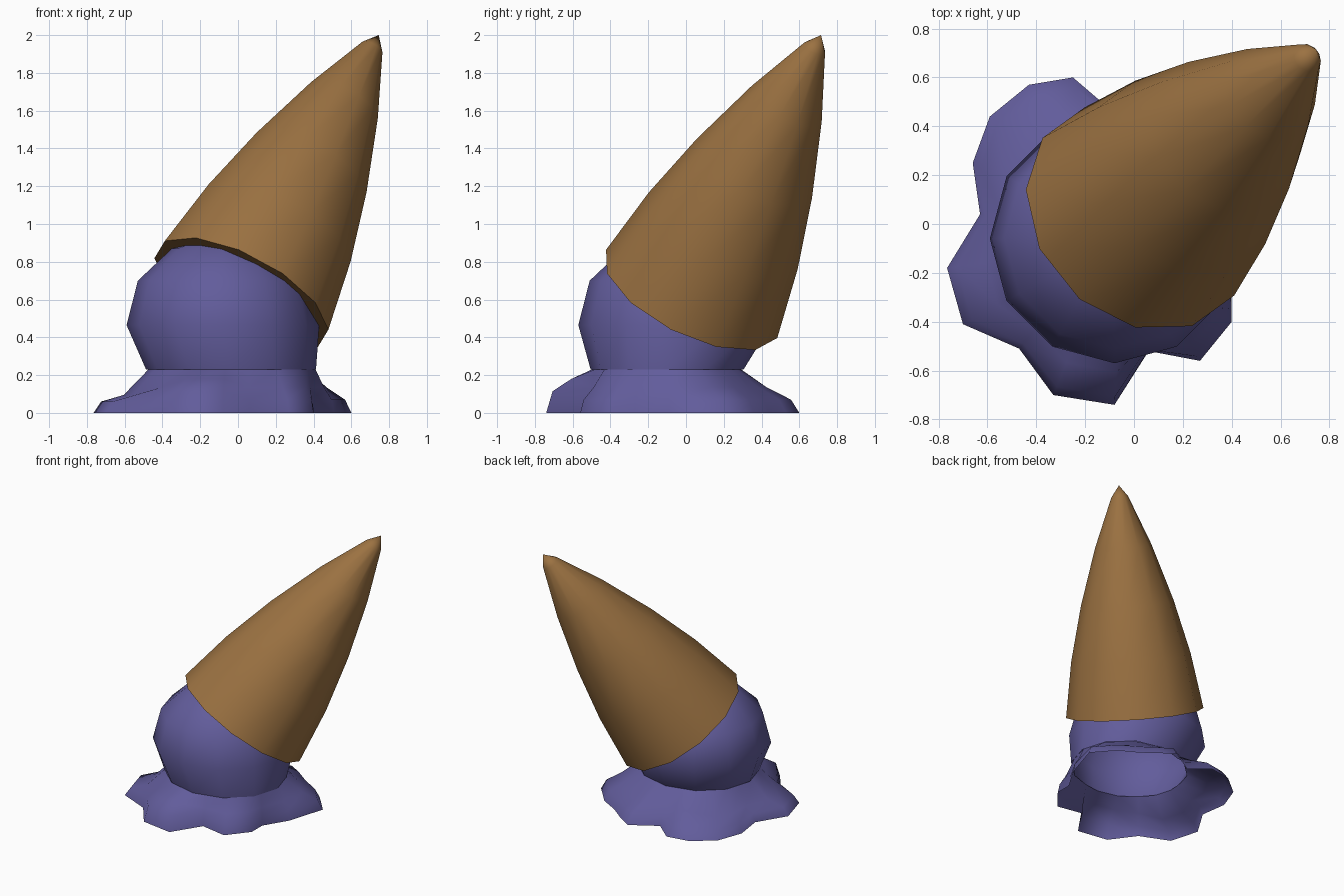
import bpy, bmesh
from math import pi, sin, cos, atan2, radians
from mathutils import Vector

if "Cube" in bpy.data.objects:
    bpy.data.objects.remove(bpy.data.objects["Cube"])


def material(name, color):
    m = bpy.data.materials.new(name)
    m.use_nodes = True
    m.diffuse_color = (*color, 1)
    m.node_tree.nodes["Principled BSDF"].inputs["Base Color"].default_value = (*color, 1)
    return m


def loft(name, rings, mat, capped=False, apex=None):
    """Skin closed rings of equal length, with an optional flat start and pointed end."""
    bm = bmesh.new()
    loops = [[bm.verts.new(p) for p in ring] for ring in rings]
    n = len(loops[0])
    for lower, upper in zip(loops, loops[1:]):
        for i in range(n):
            j = (i + 1) % n
            bm.faces.new((lower[i], lower[j], upper[j], upper[i]))
    if capped:
        bm.faces.new(loops[0][::-1])
    if apex is not None:
        point = bm.verts.new(apex)
        for i in range(n):
            bm.faces.new((loops[-1][i], loops[-1][(i + 1) % n], point))
    mesh = bpy.data.meshes.new(name)
    bm.to_mesh(mesh)
    bm.free()
    mesh.materials.append(mat)
    obj = bpy.data.objects.new(name, mesh)
    bpy.context.collection.objects.link(obj)
    bpy.ops.object.select_all(action='DESELECT')
    obj.select_set(True)
    bpy.context.view_layer.objects.active = obj
    bpy.ops.object.shade_smooth_by_angle(angle=radians(80))


def ring(center, u, v, radius, phase=0.0):
    angles = [phase + 2 * pi * i / SIDES for i in range(SIDES)]
    return [center + radius * (u * cos(a) + v * sin(a)) for a in angles]


SIDES = 12
X, Y, Z = Vector((1, 0, 0)), Vector((0, 1, 0)), Vector((0, 0, 1))
wafer = material("wafer brown", (0.33, 0.168, 0.054))
ice = material("berry purple", (0.122, 0.108, 0.33))

# Tilted wafer cone with bulging sides
base, tip = Vector((0.018, 0.03, 0.63)), Vector((0.745, 0.715, 2.0))
axis = (tip - base).normalized()
side = axis.cross(Z).normalized()
rise = axis.cross(side)
profile = [(0, 0.51), (0.245, 0.443), (0.485, 0.343), (0.735, 0.208), (0.95, 0.062)]
loft("cone", [ring(base.lerp(tip, t), side, rise, r, radians(9)) for t, r in profile],
     wafer, True, tip)

# Scoop, open where it melts into the puddle; its neck is slightly oval
neck, neck_r, neck_y = Vector((-0.037, -0.1, 0.23)), 0.45, Y * 0.9
center = Vector((-0.08, -0.06, 0.465))
levels = [(0, 0.51), (0.235, 0.45), (0.405, 0.27)]
scoop_rings = [ring(neck, X, neck_y, neck_r)]
scoop_rings += [ring(center + Z * z, X, Y, r) for z, r in levels]
loft("scoop", scoop_rings, ice, apex=center + Z * 0.5)

# Melted puddle: a hollow wavy skirt, from the outline up to the neck
outline = [(0.40, -0.27), (0.51, -0.09), (0.60, 0.2), (0.46, 0.36), (0.315, 0.44),
           (0.2, 0.53), (0.09, 0.60), (-0.11, 0.48), (-0.25, 0.60), (-0.43, 0.57),
           (-0.59, 0.44), (-0.66, 0.25), (-0.63, 0.04), (-0.765, -0.18),
           (-0.70, -0.41), (-0.47, -0.51), (-0.33, -0.70), (-0.08, -0.74),
           (0.06, -0.52), (0.27, -0.56), (0.40, -0.40)]


def neck_point(x, y):
    """Point on the scoop's polygonal neck in the direction of x, y."""
    a = atan2(y - neck.y, x - neck.x)
    step = 2 * pi / SIDES
    r = neck_r * cos(step / 2) / cos(a % step - step / 2)
    return neck + r * (X * cos(a) + neck_y * sin(a))


foot = [Vector((x, y, 0)) for x, y in outline]
top = [neck_point(x, y) for x, y in outline]


def between(t, z, sag):
    """Ring partway up the skirt; the front lobe is thick, the left-hand lobes sag."""
    points = []
    for f, n in zip(foot, top):
        p = f.lerp(n, t)
        p.z = z
        if f.y < -0.6:
            p.z += 0.045
        elif f.x < -0.5:
            p.z -= sag
        points.append(p)
    return points


loft("puddle", [foot, between(0.14, 0.07, 0.01), between(0.55, 0.135, 0.04), top], ice)
